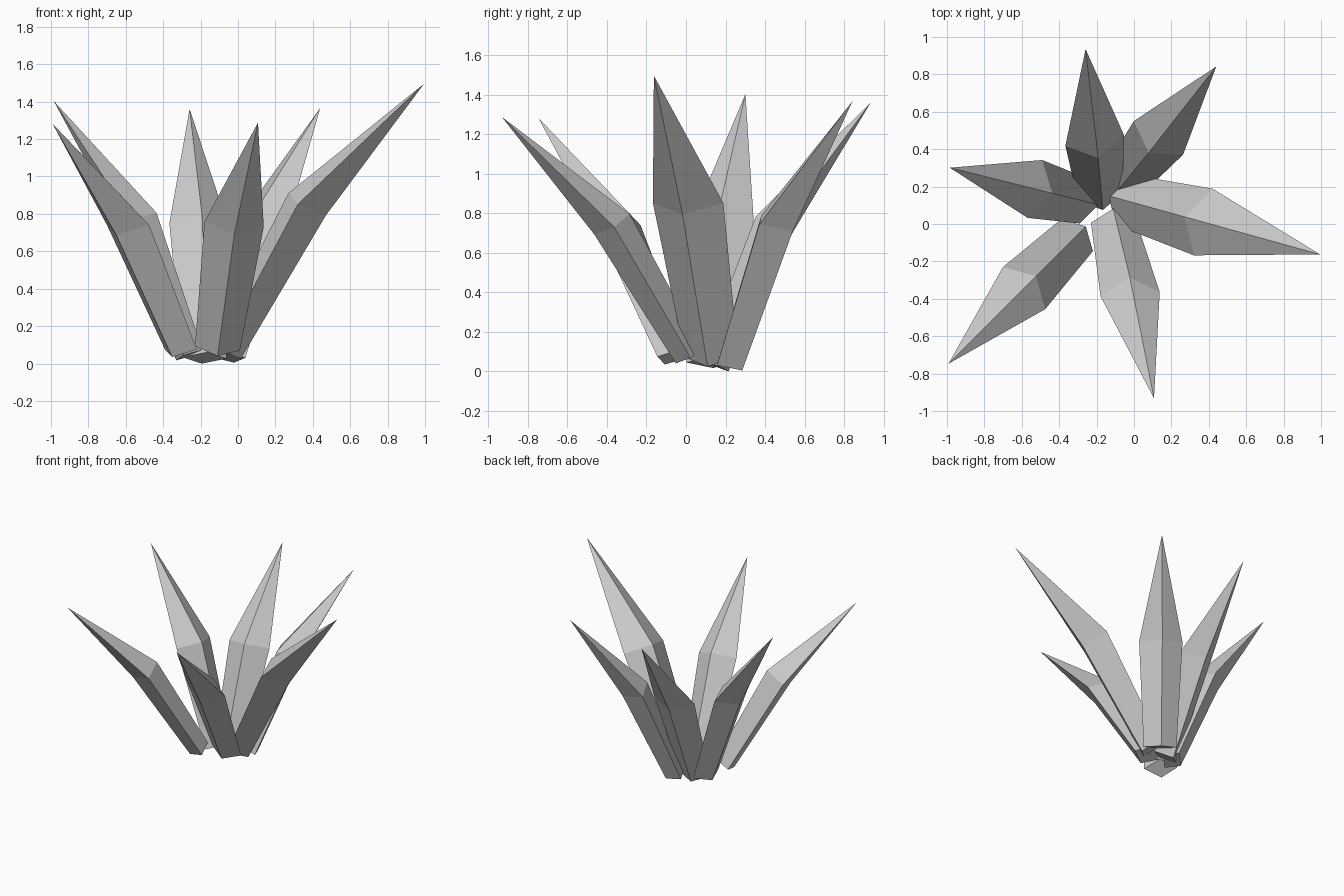
import bpy
import bmesh
from math import radians, sin, cos
from mathutils import Vector

cube = bpy.data.objects.get("Cube")
if cube:
    bpy.data.objects.remove(cube)

# Single grey material
COLOUR = (0.604, 0.604, 0.604, 1.0)
grey = bpy.data.materials.new("leaf_grey")
grey.use_nodes = True
grey.diffuse_color = COLOUR
grey.node_tree.nodes["Principled BSDF"].inputs["Base Color"].default_value = COLOUR

# Proportions of a full-size leaf
STEM_LENGTH, TIP_LENGTH, BEND = 0.90, 0.915, radians(15.5)
BASE_HALF = (0.14, 0.09)      # half width, half thickness
MIDDLE_HALF = (0.185, 0.12)


def make_leaf(name, base, azimuth, tilt, size, roll):
    """Diamond-section leaf: widens to the middle, then bends out to a point."""
    azimuth, tilt = radians(azimuth), radians(tilt)
    outward = Vector((cos(azimuth), sin(azimuth), 0))
    up = Vector((0, 0, 1))

    def along(angle):
        return outward * sin(angle) + up * cos(angle)

    # Cross-section axes, turned about the leaf by the roll
    side = Vector((sin(azimuth), -cos(azimuth), 0))
    back = outward * cos(tilt) - up * sin(tilt)
    wide = side * cos(roll) + back * sin(roll)
    thick = back * cos(roll) - side * sin(roll)

    base = Vector(base)
    middle = base + along(tilt) * STEM_LENGTH * size
    tip_point = middle + along(tilt + BEND) * TIP_LENGTH * size

    bm = bmesh.new()

    def ring(centre, half):
        w, t = wide * half[0] * size, thick * half[1] * size
        return [bm.verts.new(centre + v) for v in (w, t, -w, -t)]

    low, high = ring(base, BASE_HALF), ring(middle, MIDDLE_HALF)
    tip = bm.verts.new(tip_point)
    bm.faces.new(low)
    for i in range(4):
        j = (i + 1) % 4
        bm.faces.new((low[i], low[j], high[j], high[i]))
        bm.faces.new((high[i], high[j], tip))
    bmesh.ops.recalc_face_normals(bm, faces=bm.faces)

    mesh = bpy.data.meshes.new(name)
    bm.to_mesh(mesh)
    bm.free()
    mesh.materials.append(grey)
    bpy.context.collection.objects.link(bpy.data.objects.new(name, mesh))


# Six leaves: base centre, azimuth, tilt from upright, size, roll
SMALL = 0.862
make_leaf("back_right_leaf", (-0.18, 0.145, 0.03), 95.7, 23, SMALL, 0.09)
make_leaf("back_left_leaf", (-0.06, 0.225, 0.035), 51, 23, SMALL, 0.09)
make_leaf("left_leaf", (-0.06, 0.13, 0.07), -15.5, 29.7, 1.0, 0.0)
make_leaf("front_leaf", (-0.11, 0.015, 0.08), -77.1, 31, SMALL, -0.18)
make_leaf("front_right_leaf", (-0.305, -0.06, 0.075), 225, 31, SMALL, 0.0)
make_leaf("right_leaf", (-0.26, 0.12, 0.045), 166, 21, SMALL, 0.0)
